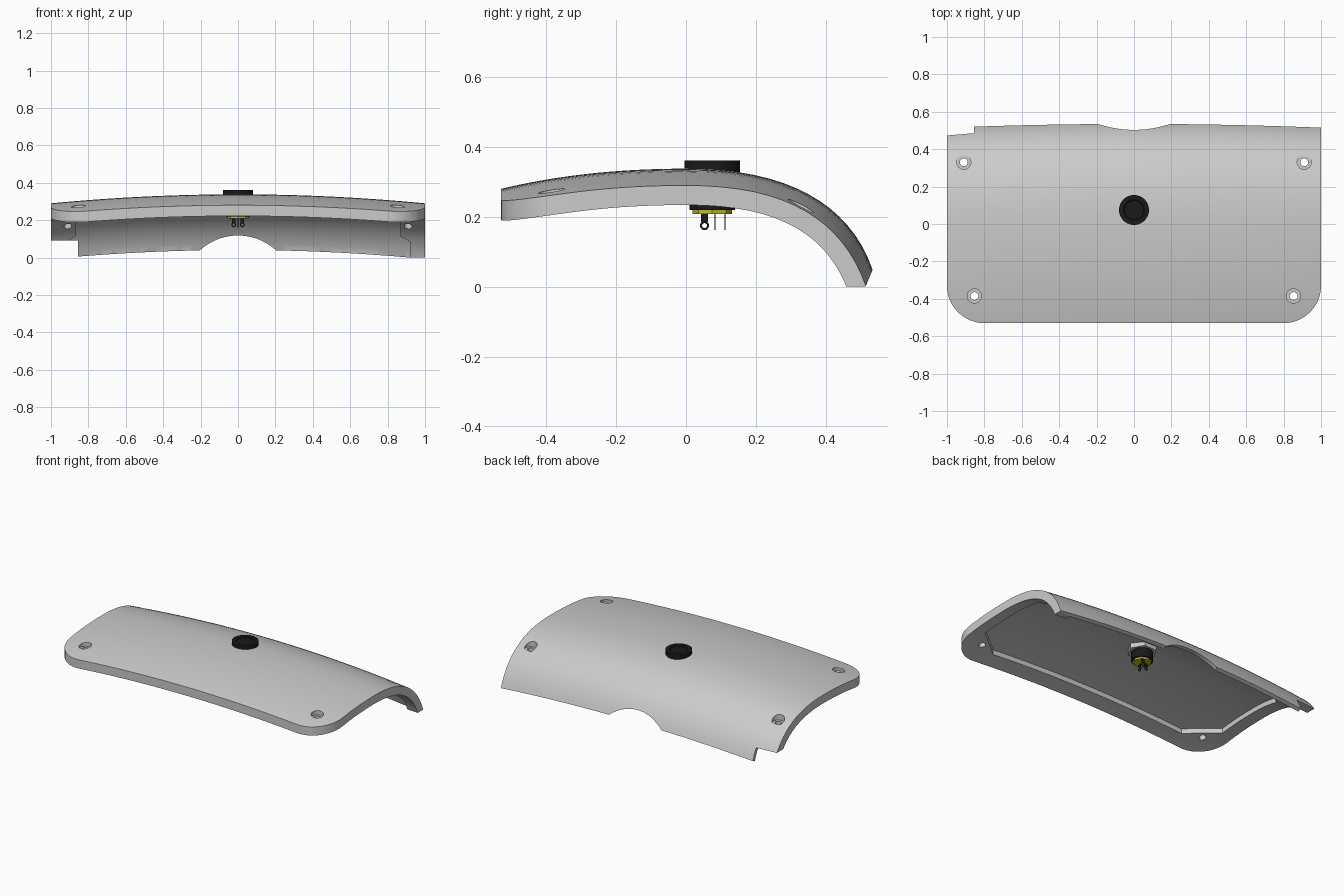
import bpy, bmesh, math
from mathutils import Vector, Matrix
from mathutils.geometry import interpolate_bezier

if "Cube" in bpy.data.objects:
    bpy.data.objects.remove(bpy.data.objects["Cube"], do_unlink=True)


def material(name, colour):
    m = bpy.data.materials.new(name)
    m.use_nodes = True
    m.diffuse_color = colour
    m.node_tree.nodes["Principled BSDF"].inputs["Base Color"].default_value = colour
    return m


black = material("black plastic", (0.01, 0.01, 0.01, 1))
yellow = material("yellow plastic", (0.55, 0.5, 0.03, 1))


def finish(name, bm, mat=None):
    bmesh.ops.recalc_face_normals(bm, faces=bm.faces)
    mesh = bpy.data.meshes.new(name)
    bm.to_mesh(mesh)
    bm.free()
    ob = bpy.data.objects.new(name, mesh)
    bpy.context.collection.objects.link(ob)
    if mat:
        mesh.materials.append(mat)
    return ob


def select(ob):
    bpy.ops.object.select_all(action='DESELECT')
    ob.select_set(True)
    bpy.context.view_layer.objects.active = ob


def smooth(ob):
    select(ob)
    bpy.ops.object.shade_smooth_by_angle(angle=math.radians(30))


def boolean(ob, cutter, operation='DIFFERENCE'):
    cutter.hide_render = True
    mod = ob.modifiers.new("cut", 'BOOLEAN')
    mod.object, mod.operation, mod.solver = cutter, operation, 'EXACT'
    select(ob)
    bpy.ops.object.modifier_apply(modifier=mod.name)
    bpy.data.objects.remove(cutter, do_unlink=True)


def prism(name, outline, z0, z1, mat=None):
    bm = bmesh.new()
    face = bm.faces.new([bm.verts.new((x, y, z0)) for x, y in outline])
    ext = bmesh.ops.extrude_face_region(bm, geom=[face])
    verts = [v for v in ext["geom"] if isinstance(v, bmesh.types.BMVert)]
    bmesh.ops.translate(bm, verts=verts, vec=(0, 0, z1 - z0))
    return finish(name, bm, mat)


def cylinder(name, x, y, z0, z1, r, sides=32, mat=None):
    ring = [(x + r * math.cos(math.tau * i / sides), y + r * math.sin(math.tau * i / sides))
            for i in range(sides)]
    return prism(name, ring, z0, z1, mat)


# Side profile of the cover as (y, z), front to back
curves = [[(-0.6, 0.262), (-0.4, 0.318), (-0.2, 0.338), (0, 0.338)],
          [(0, 0.338), (0.29, 0.338), (0.465, 0.24), (0.535, 0.05)]]
profile = []
for c in curves:
    pts = interpolate_bezier(*[Vector((0, y, z)) for y, z in c], 17)
    profile += pts if not profile else pts[1:]


def crowned(x, p):
    ramp = max(0, (p.y - 0.2) / 0.335)
    return Vector((x, p.y - 0.02 * ramp * x * x, p.z - 0.048 * x * x))


def slab(name, top, bottom, tail=0):
    """Closed curved sheet between two depths below the profile."""
    pts = list(profile)
    if tail:
        pts.append(pts[-1] + (pts[-1] - pts[-2]).normalized() * tail)
    upper, lower = [], []
    for i, p in enumerate(pts):
        t = (pts[min(i + 1, len(pts) - 1)] - pts[max(i - 1, 0)]).normalized()
        n = Vector((0, -t.z, t.y))
        upper.append(p - n * top)
        lower.append(p - n * bottom)
    loop = upper + lower[::-1]
    bm = bmesh.new()
    steps = 28
    rings = []
    for k in range(steps + 1):
        x = 1.05 * (2 * k / steps - 1)
        rings.append([bm.verts.new(crowned(x, p)) for p in loop])
    count, m = len(loop), len(upper)
    for a, b in zip(rings, rings[1:]):
        for i in range(count):
            j = (i + 1) % count
            bm.faces.new((a[i], a[j], b[j], b[i]))
    for ring in (rings[0], rings[-1]):
        for i in range(m - 1):
            bm.faces.new((ring[i], ring[i + 1], ring[count - 2 - i], ring[count - 1 - i]))
    return finish(name, bm)


# Cover: curved sheet trimmed to a plan with rounded front corners
cover = slab("cover", 0, 0.056)
corner = [(0.8 + 0.2 * math.cos(a), -0.33 + 0.2 * math.sin(a))
          for a in (-math.pi / 2 * i / 12 for i in range(13))]
plan = [(1, 0.8)] + corner + [(-x, y) for x, y in reversed(corner)] + [(-1, 0.8)]
boolean(cover, prism("plan_trim", plan, 0, 0.8), 'INTERSECT')

# Underside pocket, open at the back, leaving bosses round the screw holes
half = [(0.92, 0.8), (0.92, 0.42), (0.87, 0.4), (0.87, 0.26), (0.92, 0.22),
        (0.92, -0.28), (0.73, -0.43)]
pocket = slab("pocket", 0.025, 0.1, tail=0.1)
outline = half + [(-x, y) for x, y in reversed(half)]
boolean(pocket, prism("pocket_plan", outline, -0.3, 0.8), 'INTERSECT')
boolean(cover, pocket)

# Arched notch and stepped corner in the back edge
arch = cylinder("arch_cutter", 0, 0, 0, 0.6, 0.3, 96)
arch.matrix_world = Matrix.Translation((0, 0.9, -0.182)) @ Matrix.Rotation(math.pi / 2, 4, 'X')
bpy.context.view_layer.update()
boolean(cover, arch)
step = [(-1.2, 0.3), (-0.855, 0.3), (-0.855, 0.8), (-1.2, 0.8)]
boolean(cover, prism("step_cutter", step, -0.2, 0.09))

# Counterbored screw holes
for side in (-1, 1):
    for x, y, seat in ((0.91, 0.33, 0.212), (0.853, -0.385, 0.252)):
        boolean(cover, cylinder("bore", side * x, y, seat, 0.6, 0.038))
        boolean(cover, cylinder("hole", side * x, y, -0.1, 0.6, 0.021))
smooth(cover)

# Push button with dished cap, threaded body, nut and base
cy = 0.075
cap = cylinder("button_cap", 0, cy, 0.325, 0.361, 0.08, 40, black)
bm = bmesh.new()
bm.from_mesh(cap.data)
bm.faces.ensure_lookup_table()
top = max(bm.faces, key=lambda f: f.calc_center_median().z)
bmesh.ops.inset_region(bm, faces=[top], thickness=0.025, depth=0)
bmesh.ops.inset_region(bm, faces=[top], thickness=0.004, depth=-0.006)
bm.to_mesh(cap.data)
bm.free()
smooth(cap)
smooth(cylinder("button_body", 0, cy, 0.22, 0.33, 0.065, 32, black))
cylinder("button_nut", 0, cy, 0.278, 0.312, 0.09, 6)
cylinder("button_base", 0, cy, 0.208, 0.221, 0.056, 8, yellow)


# Solder lugs: strip with a ringed eye, turned about z
def lug(name, x, y, turn):
    bm = bmesh.new()
    eye, tip = 0.007, 0.013
    n = 16
    rings = []
    for d in (-0.0015, 0.0015):
        for r in (tip, eye):
            rings.append([bm.verts.new((r * math.cos(math.tau * i / n), d,
                                        r * math.sin(math.tau * i / n))) for i in range(n)])
    for a, b in ((0, 1), (1, 3), (3, 2), (2, 0)):
        for i in range(n):
            j = (i + 1) % n
            bm.faces.new((rings[a][i], rings[a][j], rings[b][j], rings[b][i]))
    bmesh.ops.create_cube(bm, size=1, matrix=Matrix.Translation((0, 0, 0.024))
                          @ Matrix.Diagonal((0.02, 0.003, 0.028, 1)))
    ob = finish(name, bm, black)
    ob.location = (x, y, 0.175)
    ob.rotation_euler.z = turn


lug("lug_front", 0, 0.053, math.pi / 2)
lug("lug_right", -0.023, 0.083, 0)
lug("lug_left", 0.023, 0.112, 0)
